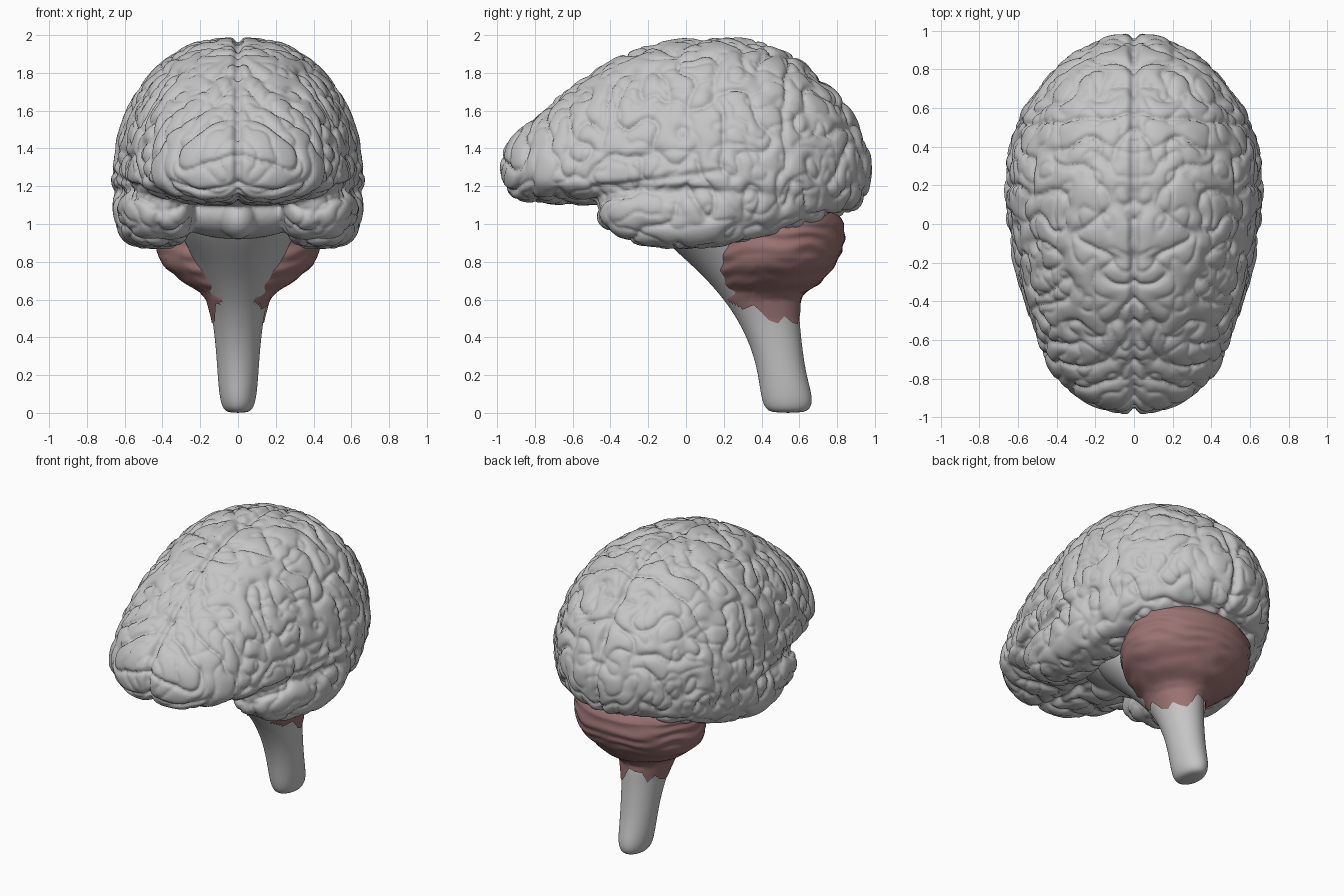
import bpy, bmesh, math, random
from mathutils import Matrix, Vector, noise

random.seed(4)
if "Cube" in bpy.data.objects:
    bpy.data.objects.remove(bpy.data.objects["Cube"], do_unlink=True)


def material(name, rgb):
    m = bpy.data.materials.new(name)
    m.use_nodes = True
    m.diffuse_color = (*rgb, 1)
    m.node_tree.nodes["Principled BSDF"].inputs["Base Color"].default_value = (*rgb, 1)
    return m


grey = material("mid grey", (0.56, 0.56, 0.56))
brown = material("dusty red brown", (0.32, 0.17, 0.165))


def clamp(t):
    return min(1, max(0, t))


def tube(bm, rings):
    """Skin closed rings of points and cap both ends."""
    loops = [[bm.verts.new(p) for p in ring] for ring in rings]
    n = len(loops[0])
    for a, b in zip(loops, loops[1:]):
        for i in range(n):
            j = (i + 1) % n
            bm.faces.new((a[i], a[j], b[j], b[i]))
    return bm.faces.new(loops[0]), bm.faces.new(loops[-1])


def finish(name, bm, mat):
    bmesh.ops.recalc_face_normals(bm, faces=bm.faces)
    mesh = bpy.data.meshes.new(name)
    bm.to_mesh(mesh)
    bm.free()
    mesh.materials.append(mat)
    mesh.shade_smooth()
    obj = bpy.data.objects.new(name, mesh)
    bpy.context.collection.objects.link(obj)
    return obj


def angles(n):
    return [math.tau * i / n for i in range(n)]


def lobe_ring(row, side=1):
    """Upright section: separate upper and lower heights, squarer below."""
    y, xc, zc, w, up, down = row
    ring = []
    for a in angles(32):
        c, s = math.cos(a), math.sin(a)
        c = math.copysign(abs(c) ** (0.7 if s < 0 else 0.9), c)
        ring.append((side * xc + w * c, y, zc + (up if s > 0 else down) * s))
    return ring


def sample(rows, k):
    """Interpolate table rows by their first value."""
    for a, b in zip(rows, rows[1:]):
        if k <= b[0]:
            t = max(0, (k - a[0]) / (b[0] - a[0]))
            return [p + (q - p) * t for p, q in zip(a, b)]
    return rows[-1]


# Cerebrum: y, centre x, centre z, half width, height up, height down
hemispheres = [
    (-.98, 0, 1.28, .06, .07, .06), (-.955, 0, 1.28, .17, .14, .12),
    (-.9, 0, 1.26, .3, .23, .14), (-.8, 0, 1.25, .415, .32, .14),
    (-.6, 0, 1.25, .51, .495, .145), (-.4, 0, 1.25, .565, .625, .15),
    (-.2, 0, 1.24, .61, .715, .14), (0, 0, 1.23, .655, .755, .13),
    (.2, 0, 1.22, .675, .785, .14), (.4, 0, 1.22, .655, .75, .18),
    (.6, 0, 1.24, .58, .645, .23), (.75, 0, 1.26, .475, .495, .23),
    (.85, 0, 1.28, .365, .36, .24), (.94, 0, 1.3, .23, .19, .2),
    (.98, 0, 1.3, .08, .06, .08)]
temporal = [
    (-.48, .38, 1.08, .05, .05, .05), (-.44, .39, 1.08, .12, .08, .1),
    (-.36, .41, 1.08, .17, .12, .15), (-.2, .42, 1.08, .205, .14, .205),
    (0, .45, 1.08, .21, .16, .22), (.2, .45, 1.11, .215, .15, .23),
    (.4, .41, 1.14, .22, .15, .2), (.6, .34, 1.17, .2, .12, .185),
    (.75, .28, 1.18, .15, .1, .15), (.85, .22, 1.2, .06, .05, .06)]

bm = bmesh.new()
tube(bm, [lobe_ring(r) for r in hemispheres])
for side in (1, -1):
    tube(bm, [lobe_ring(r, side) for r in temporal])
# Underside: bridge between the side lobes, and a small bulge in front of it
for centre, radii in (((0, -0.1, 1.06), (0.36, 0.2, 0.14)),
                      ((0, -0.24, 1.03), (0.1, 0.13, 0.11))):
    bmesh.ops.create_uvsphere(bm, u_segments=32, v_segments=16, radius=1,
                              matrix=Matrix.LocRotScale(Vector(centre), None, Vector(radii)))
cerebrum = finish("cerebrum", bm, grey)

# Fuse the lobes into one even skin
cerebrum.modifiers.new("round", "SUBSURF").levels = 2
fuse = cerebrum.modifiers.new("fuse", "REMESH")
fuse.mode = "VOXEL"
fuse.voxel_size = 0.012
soften = cerebrum.modifiers.new("soften", "SMOOTH")
soften.factor = 0.5
soften.iterations = 6
bpy.context.view_layer.objects.active = cerebrum
cerebrum.select_set(True)
for mod in [m.name for m in cerebrum.modifiers]:
    bpy.ops.object.modifier_apply(modifier=mod)


def fold_depth(p):
    """Winding grooves, the long midline fissure and the side fissure."""
    q = Vector((abs(p.x), p.y, p.z))
    warp = noise.noise_vector(q * 3 + Vector((5, 2, 8))) * 0.07
    stretched = Vector((q.x * 5, q.y * 7.5, q.z * 5.5))
    large = abs(noise.noise(stretched + warp * 6 + Vector((3.3, 7.1, 1.7))))
    small = abs(noise.noise((q - warp) * 9 + Vector((9.2, 4.6, 6.4))))
    d = 0.011 - 0.026 * math.exp(-7 * large) - 0.012 * math.exp(-7 * small)
    d -= 0.03 * math.exp(-(p.x / 0.022) ** 2)
    if q.x > 0.35 and -0.5 < p.y < 0.2:
        line = 1.2 + 0.14 * (p.y + 0.4)
        d -= 0.018 * math.exp(-((p.z - line) / 0.02) ** 2)
    # The middle of the underside stays smooth
    return d * clamp(max((q.x - 0.2) / 0.1, (p.z - 1.1) / 0.06,
                         (-0.38 - p.y) / 0.08, (p.y - 0.4) / 0.1))


mesh = cerebrum.data
moved = [v.co + v.normal * fold_depth(v.co) for v in mesh.vertices]
for v, co in zip(mesh.vertices, moved):
    v.co = co
mesh.shade_smooth()

# Brain stem: z, centre y, half width, half depth
stem = [
    (0, .54, .05, .08), (.02, .54, .08, .12), (.08, .535, .098, .138),
    (.2, .51, .108, .127), (.35, .48, .118, .135), (.5, .435, .135, .165),
    (.6, .4, .16, .2), (.7, .33, .195, .215), (.8, .25, .23, .24),
    (.88, .18, .27, .26), (1, .08, .33, .28), (1.18, 0, .36, .3)]
bm = bmesh.new()
tube(bm, [[(w * math.cos(a), y + d * math.sin(a), z) for a in angles(32)]
          for z, y, w, d in stem])
stem_obj = finish("brain_stem", bm, grey)
rounding = stem_obj.modifiers.new("round", "SUBSURF")
rounding.levels = rounding.render_levels = 2

# Cerebellum: ridged bowl with a ragged lower hem hugging the stem
bowl = [
    (.45, .45, .135, .163), (.5, .435, .143, .173), (.55, .418, .156, .19),
    (.6, .4, .17, .207), (.64, .415, .205, .218), (.68, .437, .275, .265),
    (.75, .457, .365, .31), (.82, .477, .425, .335), (.9, .493, .432, .342),
    (1, .51, .42, .33), (1.06, .52, .37, .28), (1.1, .52, .2, .15)]
teeth = [random.uniform(0.46, 0.59) for _ in range(24)]
columns, levels = 72, 60


def bowl_point(i, level):
    tooth, part = divmod(i * len(teeth) / columns, 1)
    a, b = teeth[int(tooth)], teeth[(int(tooth) + 1) % len(teeth)]
    hem = a + (b - a) * part
    z = hem + (1.1 - hem) * level / levels
    _, y, w, d = sample(bowl, z)
    angle = math.tau * i / columns
    c, s = math.cos(angle), math.sin(angle)
    wobble = noise.noise(Vector((abs(c) * 2, s * 2, z * 5)))
    fade = clamp((z - 0.62) / 0.08)
    r = 1 + fade * (0.014 * math.sin(z * 75 + wobble * 4) + 0.03 * wobble)
    return (w * r * c, y + d * r * s, z)


bm = bmesh.new()
hem_cap, _ = tube(bm, [[bowl_point(i, k) for i in range(columns)]
                       for k in range(levels + 1)])
# Open the hem in front so a strip of the stem shows
opening = [hem_cap]
for f in bm.faces:
    p = f.calc_center_median()
    if f is not hem_cap and p.z < 0.66 and p.y < 0.4:
        if abs(p.x) < 0.1 + 0.02 * math.sin(p.z * 60):
            opening.append(f)
bmesh.ops.delete(bm, geom=opening, context="FACES")
finish("cerebellum", bm, brown)
